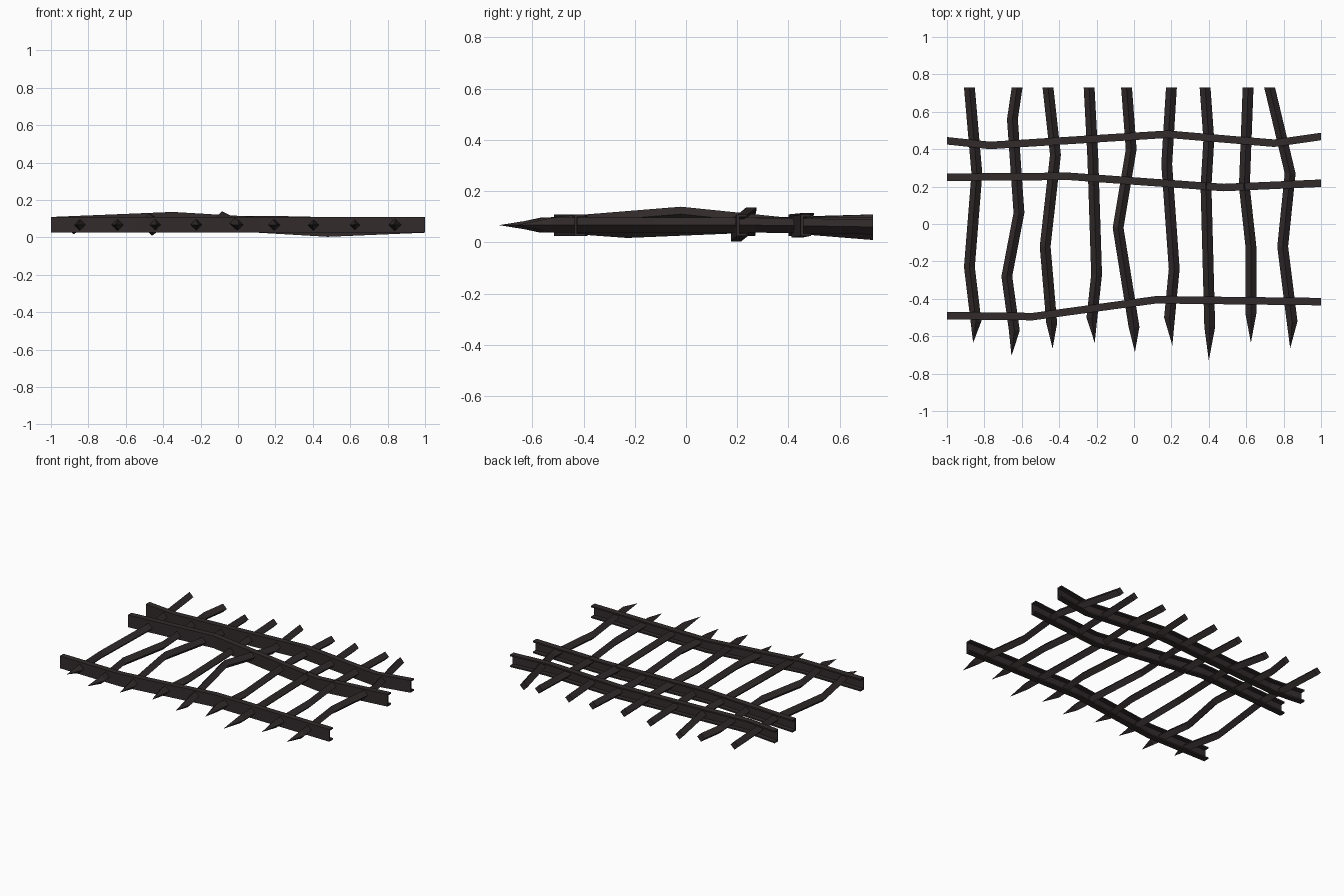
import bpy, bmesh

if "Cube" in bpy.data.objects:
    bpy.data.objects.remove(bpy.data.objects["Cube"])

iron = bpy.data.materials.new("dark iron")
iron.diffuse_color = (0.032, 0.024, 0.025, 1)
iron.use_nodes = True
iron.node_tree.nodes["Principled BSDF"].inputs["Base Color"].default_value = iron.diffuse_color


def sweep(name, rings, point=None):
    """Skin a list of equal-sized rings; close with caps or a point."""
    bm = bmesh.new()
    vs = [[bm.verts.new(p) for p in r] for r in rings]
    n = len(vs[0])
    for a, b in zip(vs, vs[1:]):
        for i in range(n):
            j = (i + 1) % n
            bm.faces.new((a[i], a[j], b[j], b[i]))
    bm.faces.new(vs[0])
    if point:
        tip = bm.verts.new(point)
        for i in range(n):
            bm.faces.new((vs[-1][i], vs[-1][(i + 1) % n], tip))
    else:
        bm.faces.new(vs[-1])
    bmesh.ops.recalc_face_normals(bm, faces=bm.faces)
    me = bpy.data.meshes.new(name)
    bm.to_mesh(me)
    bm.free()
    me.materials.append(iron)
    ob = bpy.data.objects.new(name, me)
    bpy.context.collection.objects.link(ob)


# Bent spiked bars: (x, y, z) path, last point is the spike tip
M = 0.067
bars = [
    [(-.88, .73, .08), (-.84, .27, M), (-.88, -.23, .046), (-.845, -.52, M), (-.86, -.635, M)],
    [(-.625, .73, M), (-.65, .56, M), (-.615, .06, M), (-.68, -.28, M), (-.64, -.57, M), (-.655, -.705, M)],
    [(-.46, .73, .038), (-.42, .37, M), (-.475, -.12, .1), (-.44, -.53, M), (-.435, -.665, M)],
    [(-.24, .73, M), (-.22, .35, M), (-.2, -.27, M), (-.225, -.5, M), (-.21, -.635, M)],
    [(-.04, .73, .08), (-.015, .4, M), (-.085, -.02, .11), (0, -.55, M), (.005, -.685, M)],
    [(.2, .73, M), (.175, .32, M), (.215, -.24, M), (.19, -.5, M), (.205, -.65, M)],
    [(.38, .73, M), (.4, .45, M), (.385, .2, M), (.405, -.55, M), (.4, -.73, M)],
    [(.61, .73, M), (.59, .2, M), (.625, -.12, M), (.625, -.48, M), (.625, -.635, M)],
    [(.725, .73, .06), (.835, .27, M), (.795, -.12, M), (.845, -.52, M), (.835, -.665, M)],
]
R = 0.029
for k, path in enumerate(bars):
    rings = [[(x + R, y, z), (x, y, z + R), (x - R, y, z), (x, y, z - R)]
             for x, y, z in path[:-1]]
    sweep(f"spiked_bar_{k + 1}", rings, path[-1])

# Channel-shaped cross rails, open towards the back
D, H, T = 0.02, 0.042, 0.01
channel = [(-D, -H), (D, -H), (D, -H + T), (-D + T, -H + T),
           (-D + T, H - T), (D, H - T), (D, H), (-D, H)]
rails = {
    "upper_rail": [(-1, .445, M), (-.77, .42, M), (.18, .48, .073), (.75, .432, .06), (1, .468, M)],
    "middle_rail": [(-1, .25, M), (-.35, .255, .094), (.48, .195, .045), (1, .218, M)],
    "lower_rail": [(-1, -.49, M), (-.54, -.495, M), (.12, -.405, M), (1, -.415, M)],
}
for name, path in rails.items():
    sweep(name, [[(x, y + a, z + b) for a, b in channel] for x, y, z in path])
